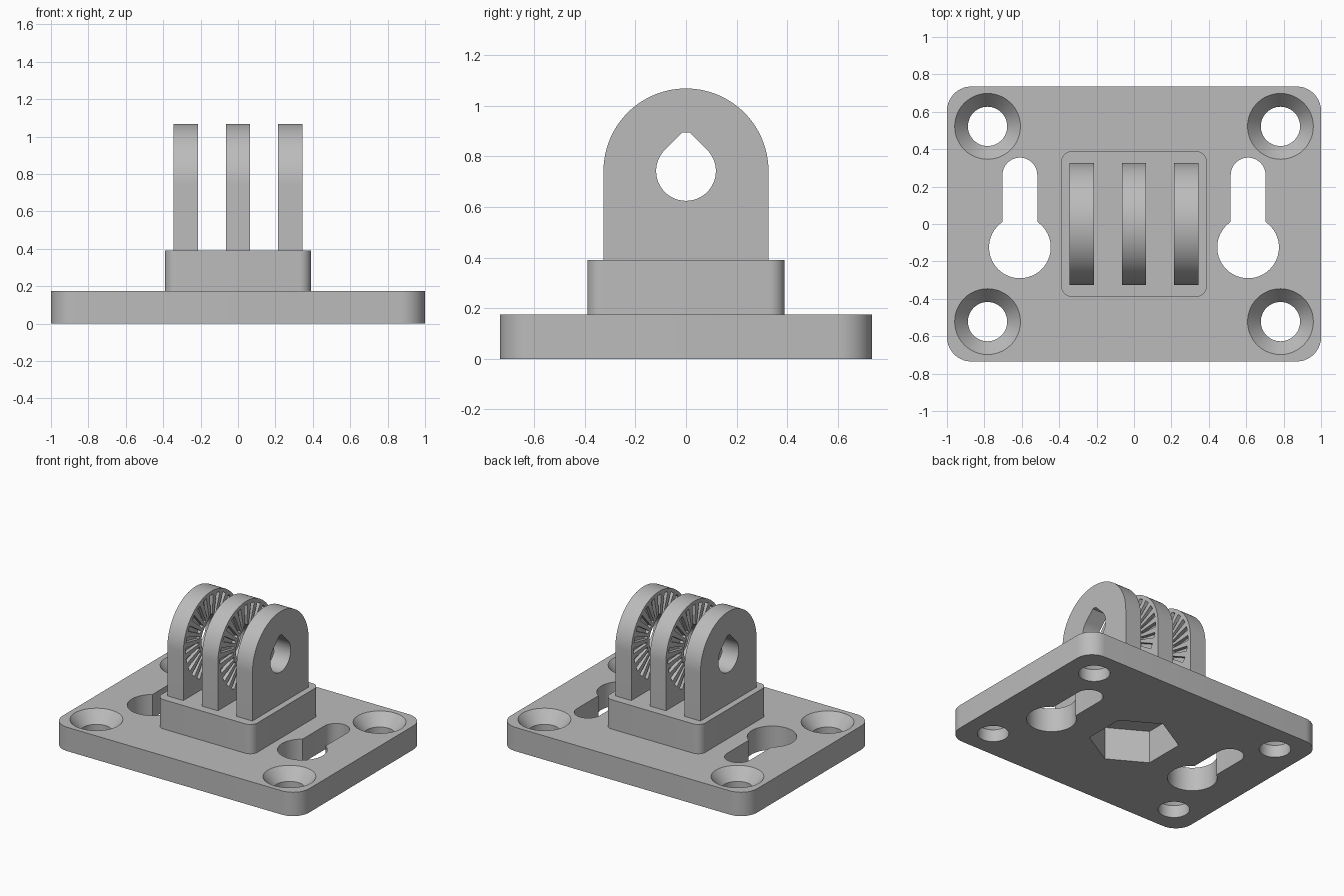
import bpy, bmesh
from math import sin, cos, pi, asin, sqrt, radians

cube = bpy.data.objects.get("Cube")
if cube:
    bpy.data.objects.remove(cube, do_unlink=True)

grey = bpy.data.materials.new("light grey plastic")
grey.use_nodes = True
COLOUR = (0.5, 0.5, 0.5, 1)
grey.diffuse_color = COLOUR
grey.node_tree.nodes["Principled BSDF"].inputs["Base Color"].default_value = COLOUR


def arc(u, v, r, start, end, n):
    """Points along an arc, angles in radians."""
    return [(u + r * cos(start + (end - start) * i / n),
             v + r * sin(start + (end - start) * i / n)) for i in range(n + 1)]


def circle(u, v, r, n=48, turn=0):
    return arc(u, v, r, turn, turn + 2 * pi, n)[:-1]


def rounded_rect(hx, hy, r):
    pts = []
    for i, (sx, sy) in enumerate([(1, 1), (-1, 1), (-1, -1), (1, -1)]):
        pts += arc(sx * (hx - r), sy * (hy - r), r, i * pi / 2, (i + 1) * pi / 2, 10)
    return pts


def add_loft(bm, sections, axis="Z"):
    """Closed solid through equal-sized outlines stacked along an axis."""
    rings = [[bm.verts.new((u, v, w) if axis == "Z" else (w, u, v)) for u, v in pts]
             for pts, w in sections]
    bm.faces.new(rings[0][::-1])
    bm.faces.new(rings[-1])
    for low, high in zip(rings, rings[1:]):
        for i in range(len(low)):
            j = (i + 1) % len(low)
            bm.faces.new((low[i], low[j], high[j], high[i]))


def solid(name, lofts, axis="Z"):
    bm = bmesh.new()
    for sections in lofts:
        add_loft(bm, sections, axis)
    bmesh.ops.recalc_face_normals(bm, faces=bm.faces)
    mesh = bpy.data.meshes.new(name)
    bm.to_mesh(mesh)
    bm.free()
    mesh.materials.append(grey)
    ob = bpy.data.objects.new(name, mesh)
    bpy.context.collection.objects.link(ob)
    return ob


def activate(ob):
    bpy.ops.object.select_all(action="DESELECT")
    ob.select_set(True)
    bpy.context.view_layer.objects.active = ob


def cut(ob, *cutters):
    activate(ob)
    for cutter in cutters:
        cutter.hide_render = True
        mod = ob.modifiers.new("cut", "BOOLEAN")
        mod.operation = "DIFFERENCE"
        mod.solver = "EXACT"
        mod.object = cutter
        bpy.ops.object.modifier_apply(modifier=mod.name)


PLATE_TOP, BLOCK_TOP = 0.175, 0.39
AXLE = 0.742

# Base plate and raised block
plate = solid("base_plate", [[(rounded_rect(1, 0.735, 0.13), 0),
                              (rounded_rect(1, 0.735, 0.13), PLATE_TOP)]])
block = solid("raised_block", [[(rounded_rect(0.39, 0.39, 0.06), PLATE_TOP),
                                (rounded_rect(0.39, 0.39, 0.06), BLOCK_TOP)]])

# Countersunk screw holes
screws = []
for x in (-0.783, 0.783):
    for y in (-0.522, 0.522):
        screws.append([(circle(x, y, r), z) for r, z in
                       ((0.105, -0.1), (0.105, 0.09), (0.176, PLATE_TOP), (0.176, 0.3))])
screw_cutter = solid("screw_hole_cutter", screws)

# Keyhole slots: large round end in front, narrow end behind
BIG, SLIM, BIG_Y, SLIM_Y = 0.165, 0.093, -0.125, 0.262
neck = pi / 2 - asin(SLIM / BIG)
slots = []
for x in (-0.61, 0.61):
    outline = arc(x, SLIM_Y, SLIM, 0, pi, 20)
    outline += arc(x, BIG_Y, BIG, pi - neck, 2 * pi + neck, 40)
    slots.append([(outline, -0.1), (outline, 0.3)])
slot_cutter = solid("keyhole_cutter", slots)

# Hexagonal nut pocket underneath
hexagon = circle(0, 0, 0.3, 6, pi / 2)
pocket_cutter = solid("nut_pocket_cutter", [[(hexagon, -0.1), (hexagon, 0.24)]])

cut(plate, screw_cutter, slot_cutter, pocket_cutter)
cut(block, pocket_cutter)

# Teardrop axle hole through all lugs
HOLE, TIP = 0.118, 0.153
half_tip = HOLE * sqrt(2) - TIP
teardrop = arc(0, AXLE, HOLE, 3 * pi / 4, 9 * pi / 4, 40)
teardrop += [(half_tip, AXLE + TIP), (-half_tip, AXLE + TIP)]
axle_cutter = solid("axle_hole_cutter", [[(teardrop, -0.6), (teardrop, 0.6)]], "X")


def groove_cutter(face_x):
    """Ring of radial grip grooves sunk into a lug face."""
    wedges = []
    for i in range(24):
        a, h = i * pi / 12, radians(3.6)
        wedge = [(r * cos(a + s * h), AXLE + r * sin(a + s * h))
                 for r, s in ((0.145, -1), (0.3, -1), (0.3, 1), (0.145, 1))]
        wedges.append([(wedge, face_x - 0.025), (wedge, face_x + 0.025)])
    return solid("groove_cutter", wedges, "X")


# Three round-topped lugs, grooved on the faces that look into the gaps
lug_outline = [(-0.326, BLOCK_TOP), (0.326, BLOCK_TOP)] + arc(0, AXLE, 0.326, 0, pi, 48)
lugs, helpers = [], [screw_cutter, slot_cutter, pocket_cutter, axle_cutter]
for name, x, sides in (("right_lug", -0.28, [1]), ("middle_lug", 0, [-1, 1]),
                       ("left_lug", 0.28, [-1])):
    lug = solid(name, [[(lug_outline, x - 0.065), (lug_outline, x + 0.065)]], "X")
    grooves = [groove_cutter(x + s * 0.065) for s in sides]
    cut(lug, axle_cutter, *grooves)
    lugs.append(lug)
    helpers += grooves

for helper in helpers:
    bpy.data.objects.remove(helper, do_unlink=True)

for ob in [plate, block] + lugs:
    activate(ob)
    bpy.ops.object.shade_smooth_by_angle(angle=radians(30))
